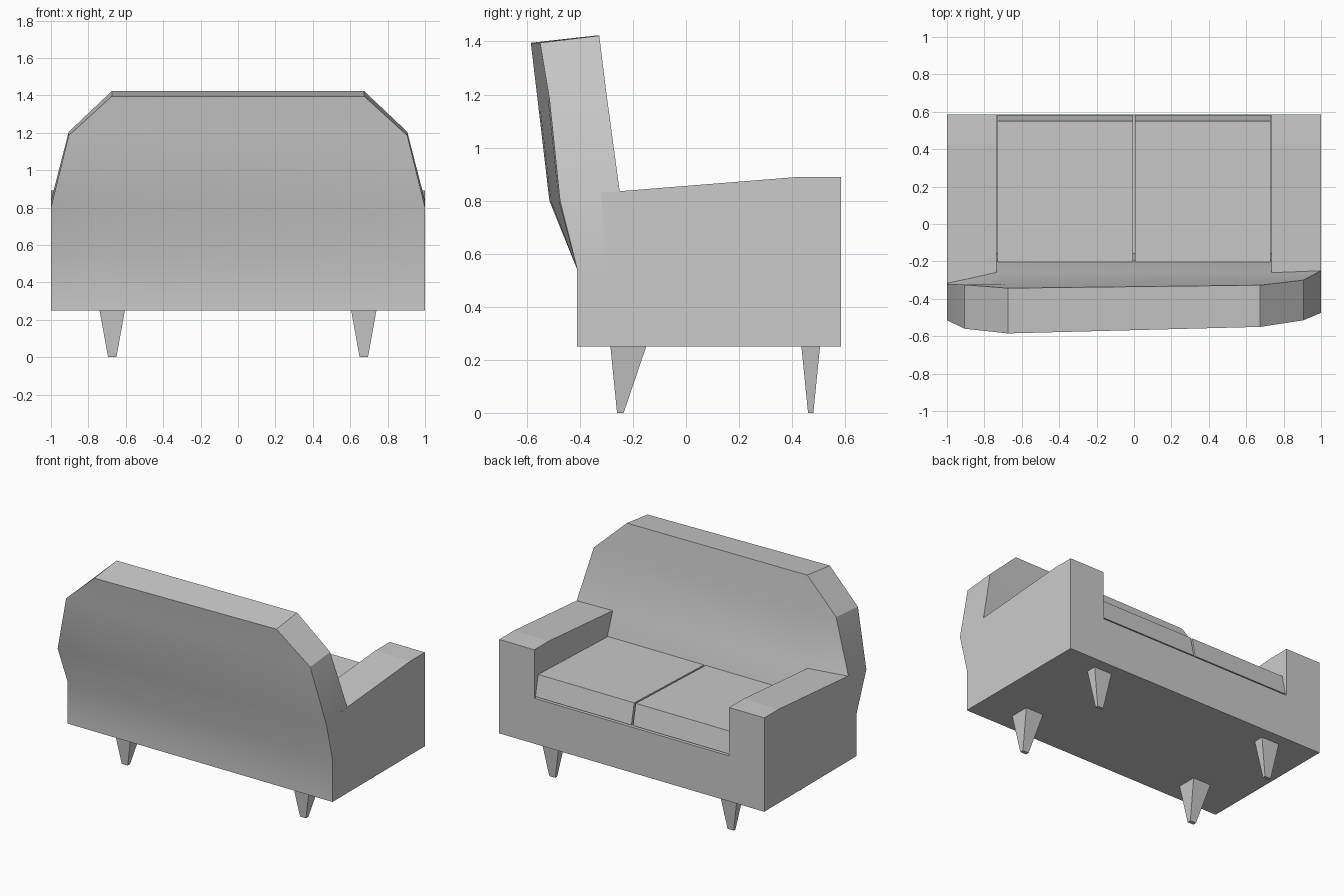
import bpy, bmesh

if "Cube" in bpy.data.objects:
    bpy.data.objects.remove(bpy.data.objects["Cube"])


def make(name, verts, faces):
    mesh = bpy.data.meshes.new(name)
    bm = bmesh.new()
    vs = [bm.verts.new(v) for v in verts]
    for f in faces:
        bm.faces.new([vs[i] for i in f])
    bmesh.ops.recalc_face_normals(bm, faces=bm.faces)
    bm.to_mesh(mesh)
    bm.free()
    ob = bpy.data.objects.new(name, mesh)
    bpy.context.collection.objects.link(ob)
    return ob


def extrude_x(name, profile, x0, x1):
    """Solid with a (y, z) side profile running from x0 to x1."""
    n = len(profile)
    verts = [(x, y, z) for x in (x0, x1) for y, z in profile]
    faces = [tuple(range(n)), tuple(range(n, 2 * n))]
    faces += [(i, (i + 1) % n, n + (i + 1) % n, n + i) for i in range(n)]
    return make(name, verts, faces)


def taper(name, top, bottom, z0, z1):
    """Four-sided taper; rectangles are (x0, x1, y0, y1)."""
    verts = []
    for (a, b, c, d), z in ((bottom, z0), (top, z1)):
        verts += [(a, c, z), (b, c, z), (b, d, z), (a, d, z)]
    faces = [(0, 1, 2, 3), (4, 5, 6, 7)]
    faces += [(i, (i + 1) % 4, 4 + (i + 1) % 4, 4 + i) for i in range(4)]
    return make(name, verts, faces)


# Base under the cushions
extrude_x("base", [(-0.3, 0.25), (0.585, 0.25), (0.585, 0.56), (-0.3, 0.56)], -0.74, 0.74)

# Arms, cushions and legs, one set per side
arm = [(-0.3, 0.25), (0.585, 0.25), (0.585, 0.89), (0.43, 0.89), (-0.32, 0.83), (-0.3, 0.54)]
cushion = [(-0.24, 0.555), (0.58, 0.57), (0.55, 0.71), (-0.24, 0.68)]
for s, side in ((-1, "left"), (1, "right")):
    extrude_x("arm_" + side, arm, s * 0.735, s)
    extrude_x("cushion_" + side, cushion, s * 0.006, s * 0.73)
    tx = sorted((s * 0.605, s * 0.74))
    bx = sorted((s * 0.65, s * 0.695))
    taper("backrest_leg_" + side, (*tx, -0.285, -0.15), (*bx, -0.26, -0.235), 0, 0.25)
    taper("seat_leg_" + side, (*tx, 0.435, 0.505), (*bx, 0.46, 0.48), 0, 0.25)

# Backrest: rows of (half width, outer y left/right, outer z, inner y left/right, inner z)
rows = [
    (1.0, -0.41, -0.41, 0.25, -0.15, -0.15, 0.25),
    (1.0, -0.41, -0.41, 0.54, -0.15, -0.15, 0.54),
    (1.0, -0.515, -0.475, 0.80, -0.32, -0.25, 0.835),
    (0.905, -0.56, -0.515, 1.185, -0.325, -0.30, 1.205),
    (0.675, -0.585, -0.55, 1.395, -0.343, -0.327, 1.422),
]
cols = (-1, -0.74, 0.74, 1)
verts = []
for r, (w, ol, orr, oz, il, ir, iz) in enumerate(rows):
    for yl, yr, z, inner in ((ol, orr, oz, False), (il, ir, iz, True)):
        for c in cols:
            y = yl + (yr - yl) * (c + 1) / 2
            if r == 2 and inner and abs(c) < 1:
                y = -0.26
            verts.append((c * w, y, z))
faces = []
for r in range(len(rows) - 1):
    a, b = r * 8, r * 8 + 8
    for i in (0, 1, 2, 4, 5, 6):
        faces.append((a + i, a + i + 1, b + i + 1, b + i))
    for i in (0, 3):
        faces.append((a + i, a + i + 4, b + i + 4, b + i))
for a in (0, 8 * (len(rows) - 1)):
    for i in range(3):
        faces.append((a + i, a + i + 1, a + i + 5, a + i + 4))
back = make("backrest", verts, faces)
bpy.context.view_layer.objects.active = back
back.select_set(True)
bpy.ops.object.shade_smooth_by_angle(angle=0.5)
